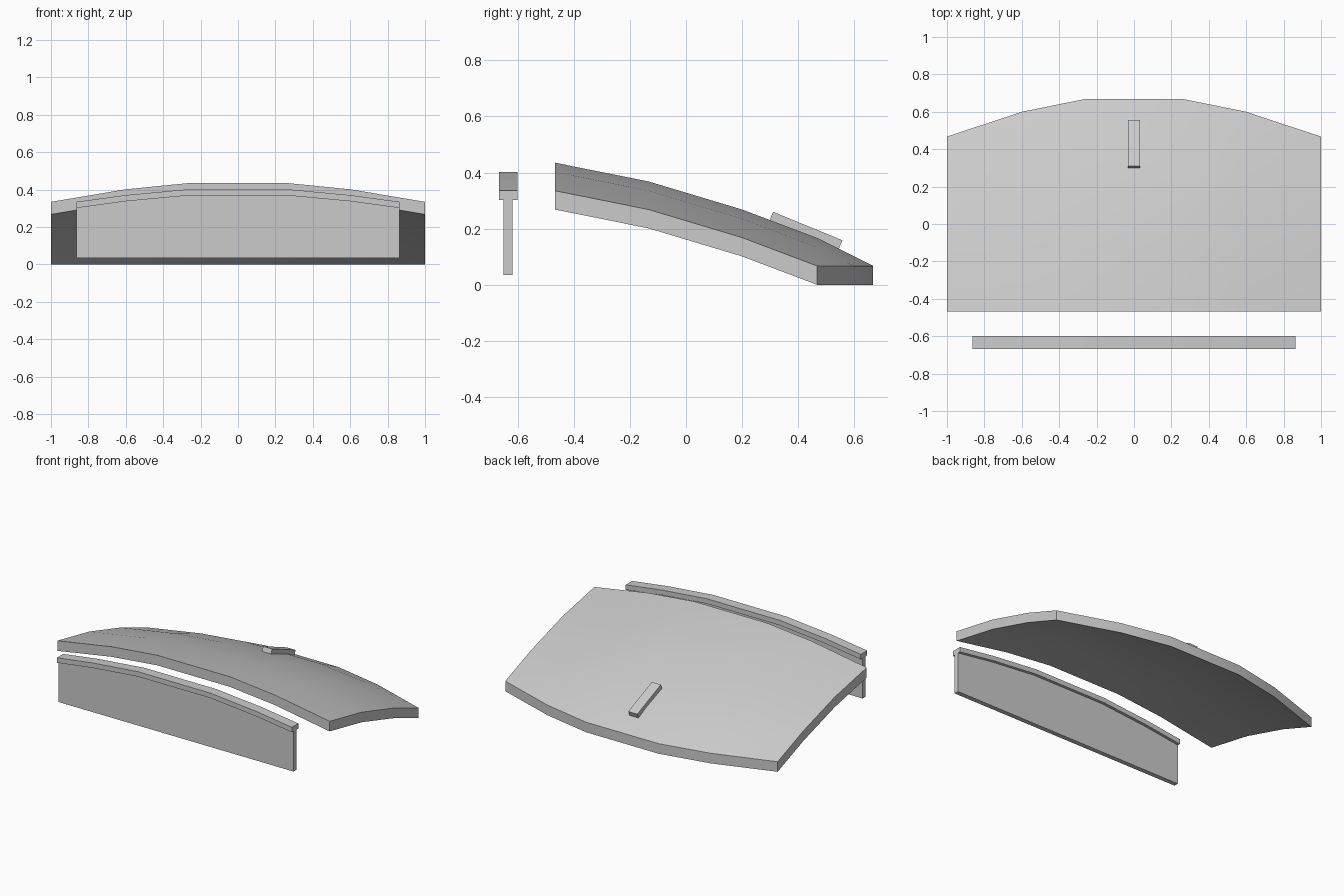
import bpy, bmesh, math

if "Cube" in bpy.data.objects:
    bpy.data.objects.remove(bpy.data.objects["Cube"])

def finish(name, bm):
    bmesh.ops.recalc_face_normals(bm, faces=bm.faces)
    me = bpy.data.meshes.new(name)
    bm.to_mesh(me)
    bm.free()
    ob = bpy.data.objects.new(name, me)
    bpy.context.collection.objects.link(ob)
    return ob

def extrude_profile(name, pts, y0, y1):
    """Closed x/z outline extruded along y."""
    bm = bmesh.new()
    face = bm.faces.new([bm.verts.new((x, y0, z)) for x, z in pts])
    new = bmesh.ops.extrude_face_region(bm, geom=[face])["geom"]
    moved = [g for g in new if isinstance(g, bmesh.types.BMVert)]
    bmesh.ops.translate(bm, verts=moved, vec=(0, y1 - y0, 0))
    return finish(name, bm)

T = 0.067

# Hood: crowned panel, columns give x, front edge y and drop from the crown
columns = [(-1, .467, .1), (-.6, .6, .033), (-.267, .667, 0),
           (.267, .667, 0), (.6, .6, .033), (1, .467, .1)]
rows = [(-.467, .435), (-.133, .368), (.2, .268), (.467, .167)]
bm = bmesh.new()
layers = []
for dz in (0, -T):
    grid = []
    for x, front, drop in columns:
        col = [bm.verts.new((x, y, z - drop + dz)) for y, z in rows]
        if front > .467:
            col.append(bm.verts.new((x, front, T + dz)))
        grid.append(col)
    for a, b in zip(grid, grid[1:]):
        for i in range(3):
            bm.faces.new((a[i], b[i], b[i + 1], a[i + 1]))
        tip = [a[3], b[3]] + b[4:] + list(reversed(a[4:]))
        bm.faces.new(tip)
    layers.append(grid)
top, bottom = layers

def wall(a, b):
    for i in range(len(a) - 1):
        bm.faces.new((a[i], a[i + 1], b[i + 1], b[i]))

wall(top[0], bottom[0])
wall(top[-1], bottom[-1])
wall([c[0] for c in top], [c[0] for c in bottom])
wall([c[-1] for c in top], [c[-1] for c in bottom])
hood = finish("hood", bm)
bpy.context.view_layer.objects.active = hood
hood.select_set(True)
bpy.ops.object.shade_smooth_by_angle(angle=math.radians(30))

# Ridge block lying on the sloping nose
bpy.ops.mesh.primitive_cube_add(size=1, location=(0, .4275, .194),
                                rotation=(-math.radians(22.3), 0, 0))
block = bpy.context.object
block.name = "hood_ridge"
block.scale = (.066, .267, .033)

# Rear panel with a wider curved cap
def arch(w, z):
    return [(-w, z - .067), (-.6, z - .031), (-.267, z),
            (.267, z), (.6, z - .031), (w, z - .067)]

W = .863
extrude_profile("rear_panel", arch(W, .37) + [(W, .035), (-W, .035)], -.65, -.619)
extrude_profile("rear_panel_cap", arch(W, .402) + arch(W, .369)[::-1], -.667, -.6)
